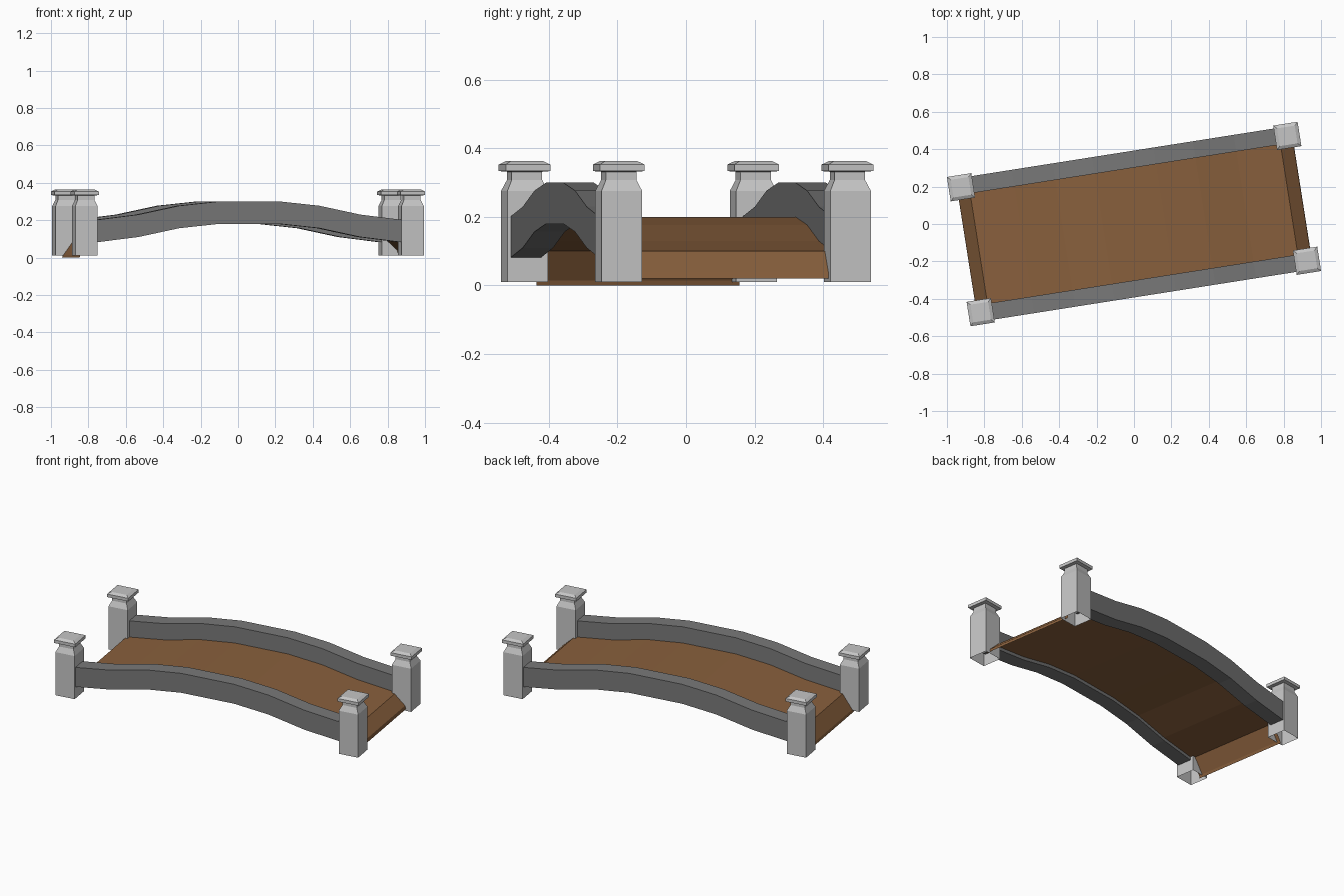
import bpy, bmesh, math
from mathutils import Matrix

if "Cube" in bpy.data.objects:
    bpy.data.objects.remove(bpy.data.objects["Cube"], do_unlink=True)

# The whole bridge is turned slightly about the vertical axis
TURN = Matrix.Rotation(math.radians(8.95), 4, "Z")


def material(name, colour):
    mat = bpy.data.materials.new(name)
    mat.use_nodes = True
    mat.diffuse_color = (*colour, 1)
    mat.node_tree.nodes["Principled BSDF"].inputs["Base Color"].default_value = (*colour, 1)
    return mat


def loft(name, sections, mat, ring=True, cap_start=False, cap_end=False):
    """Skin a row of equal cross-sections; ring closes each section."""
    bm = bmesh.new()
    rows = [[bm.verts.new(p) for p in s] for s in sections]
    n = len(rows[0])
    for a, b in zip(rows, rows[1:]):
        for i in range(n if ring else n - 1):
            j = (i + 1) % n
            bm.faces.new((a[i], b[i], b[j], a[j]))
    if cap_start:
        bm.faces.new(rows[0])
    if cap_end:
        bm.faces.new(rows[-1])
    if ring:
        bmesh.ops.recalc_face_normals(bm, faces=bm.faces)
    bm.transform(TURN)
    mesh = bpy.data.meshes.new(name)
    bm.to_mesh(mesh)
    bm.free()
    mesh.materials.append(mat)
    obj = bpy.data.objects.new(name, mesh)
    bpy.context.collection.objects.link(obj)
    return obj


light_stone = material("light stone", (0.56, 0.56, 0.56))
dark_stone = material("dark stone", (0.19, 0.19, 0.19))
brown_wood = material("brown wood", (0.25, 0.117, 0.046))

# Arch line shared by the side rails and the deck: distance along, height
half_arch = [(0.165, 0.24), (0.38, 0.217), (0.60, 0.17), (0.84, 0.14)]
arch = [(-u, z) for u, z in reversed(half_arch)] + half_arch

# Corner posts: square shaft, chamfered neck, bevelled cap, open underneath
post_profile = [(0.06, 0.01), (0.06, 0.276), (0.045, 0.308), (0.045, 0.332),
                (0.066, 0.334), (0.066, 0.353), (0.048, 0.363)]
corners = [(-1, -1), (1, -1), (1, 1), (-1, 1)]
for sx, sy in corners:
    name = ("back" if sy > 0 else "front") + ("_left" if sx > 0 else "_right") + "_post"
    cx, cy = 0.883 * sx, 0.338 * sy
    loft(name, [[(cx + r * a, cy + r * b, z) for a, b in corners]
                for r, z in post_profile], light_stone, cap_end=True)

# Arched side rails
for name, side in (("front_rail", -1), ("back_rail", 1)):
    loft(name, [[(u, 0.343 * side + 0.045 * a, z + 0.06 * b) for a, b in corners]
                for u, z in arch], dark_stone, cap_start=True, cap_end=True)

# Deck sheet with a steep ramp and a small lip at each end
deck_line = [(-0.905, 0.0), (-0.90, 0.015)]
deck_line += [(u, z - 0.04) for u, z in arch]
deck_line += [(0.905, 0.04), (0.91, 0.02)]
loft("deck", [[(u, 0.3, z), (u, -0.3, z)] for u, z in deck_line],
     brown_wood, ring=False)
# Deck faces must look upward
deck = bpy.data.objects["deck"].data
if sum(p.normal.z for p in deck.polygons) < 0:
    deck.flip_normals()
